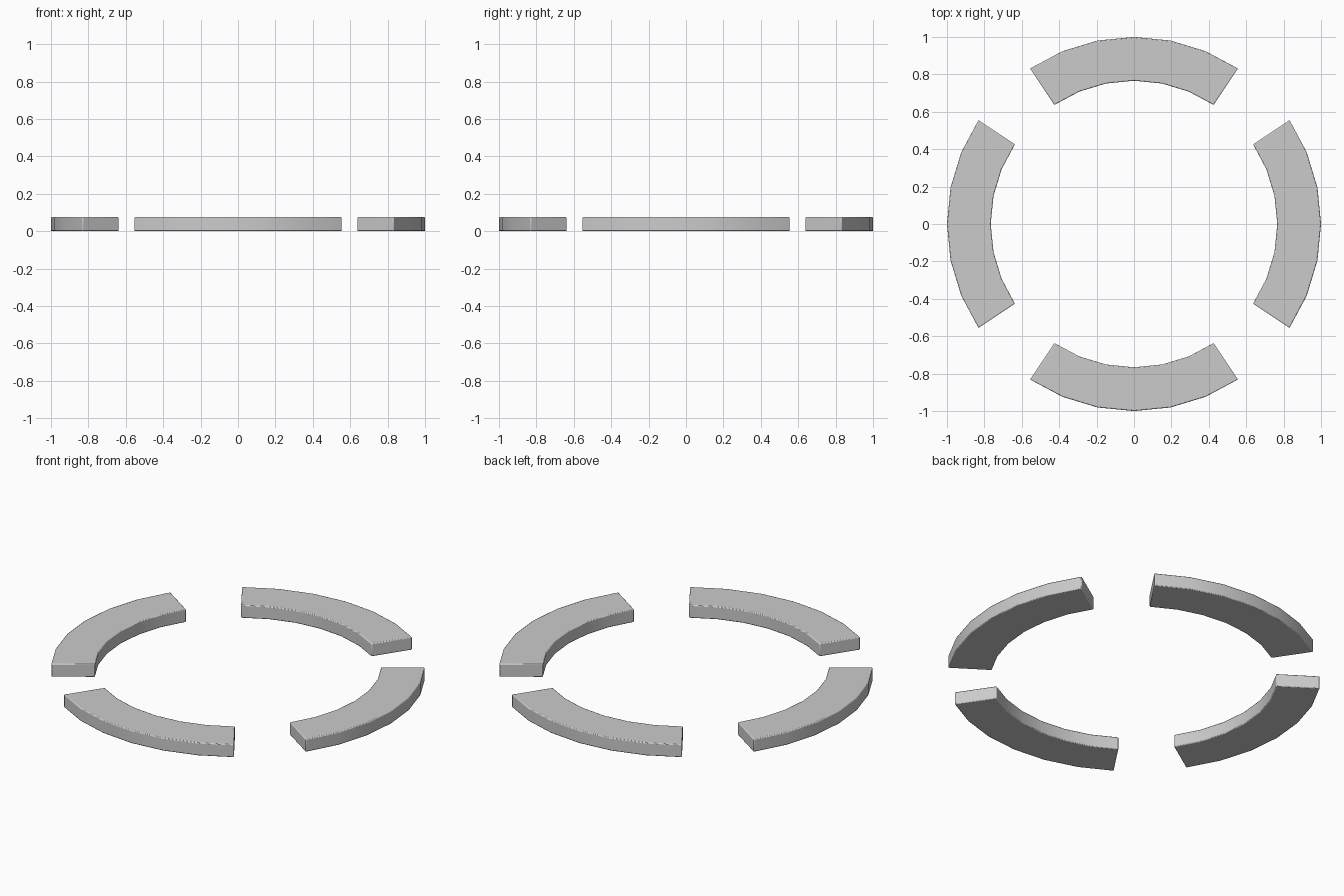
import bpy, bmesh
from math import radians, sin, cos

if "Cube" in bpy.data.objects:
    bpy.data.objects.remove(bpy.data.objects["Cube"])

OUTER, INNER, HEIGHT = 1.0, 0.766, 0.076
STEP, HALF_STEPS = 11.25, 3      # 32-sided ring, six sides per arc


def arc_segment(name, centre):
    # Closed outline: outer arc forward, inner arc back
    steps = range(-HALF_STEPS, HALF_STEPS + 1)
    angles = [radians(centre + i * STEP) for i in steps]
    bm = bmesh.new()
    rings = [[[bm.verts.new((r * cos(a), r * sin(a), z)) for a in angles]
              for r in (INNER, OUTER)] for z in (0, HEIGHT)]
    (bi, bo), (ti, to) = rings
    for k in range(len(angles) - 1):
        bm.faces.new((ti[k], to[k], to[k + 1], ti[k + 1]))
        bm.faces.new((bi[k], bi[k + 1], bo[k + 1], bo[k]))
        bm.faces.new((bo[k], bo[k + 1], to[k + 1], to[k]))
        bm.faces.new((bi[k + 1], bi[k], ti[k], ti[k + 1]))
    for k in (0, -1):
        bm.faces.new((bi[k], bo[k], to[k], ti[k]))
    bmesh.ops.recalc_face_normals(bm, faces=bm.faces[:])
    mesh = bpy.data.meshes.new(name)
    bm.to_mesh(mesh)
    bm.free()
    ob = bpy.data.objects.new(name, mesh)
    bpy.context.collection.objects.link(ob)
    # Softened rim
    bevel = ob.modifiers.new("soft_edges", 'BEVEL')
    bevel.width, bevel.segments = 0.005, 2
    bevel.limit_method, bevel.angle_limit = 'ANGLE', radians(40)
    bpy.ops.object.select_all(action='DESELECT')
    ob.select_set(True)
    bpy.context.view_layer.objects.active = ob
    bpy.ops.object.shade_smooth_by_angle(angle=radians(50))


# Four arcs around the circle
for label, centre in (("right", 0), ("back", 90), ("left", 180), ("front", 270)):
    arc_segment(label + "_arc_segment", centre)
